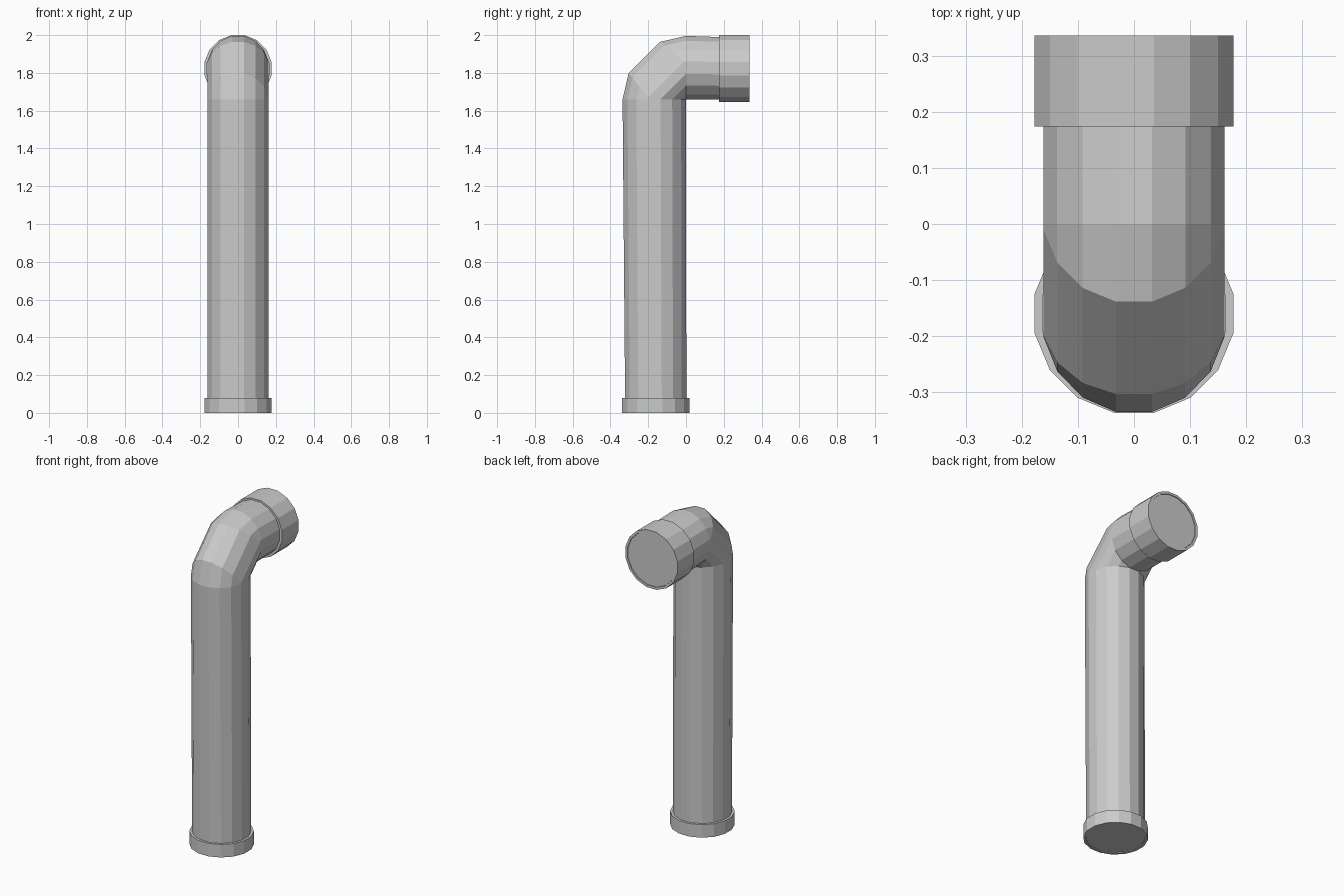
import bpy, bmesh, math
from mathutils import Vector

if "Cube" in bpy.data.objects:
    bpy.data.objects.remove(bpy.data.objects["Cube"])

N = 16           # sides of every ring
R = 0.165        # pipe radius at the vertices
CY = -0.16       # y axis of the upright pipe
CZ = 1.8225      # z axis of the outlet pipe
PZ = 1.66        # height of the inner corner of the bend
END = 0.337      # outlet end


def circle(r):
    # (sideways, outward) pairs with flats on the axes
    return [(r * math.sin((i + .5) * 2 * math.pi / N),
             r * math.cos((i + .5) * 2 * math.pi / N)) for i in range(N)]


def loft(name, rings, closed=False):
    bm = bmesh.new()
    vs = [[bm.verts.new(p) for p in ring] for ring in rings]
    pairs = list(zip(vs, vs[1:]))
    if closed:
        pairs.append((vs[-1], vs[0]))
    else:
        bm.faces.new(vs[0])
        bm.faces.new(vs[-1])
    for a, b in pairs:
        for i in range(N):
            j = (i + 1) % N
            bm.faces.new((a[i], a[j], b[j], b[i]))
    bmesh.ops.remove_doubles(bm, verts=bm.verts, dist=0.0005)
    bmesh.ops.recalc_face_normals(bm, faces=bm.faces)
    me = bpy.data.meshes.new(name)
    bm.to_mesh(me)
    bm.free()
    ob = bpy.data.objects.new(name, me)
    bpy.context.collection.objects.link(ob)
    return ob


def upright(r, z):
    return [Vector((x, CY - h, z)) for x, h in circle(r)]


def outlet(r, y):
    return [Vector((x, y, CZ + h)) for x, h in circle(r)]


# bend: outer half has a 45 degree chamfer, inner half is one straight mitre
def bend(step):
    ring = []
    for x, h in circle(R):
        full = 0.168 + 1.037 * h
        a = max(0.0, h - 0.023)
        b = full - 0.23 * a
        p = {0: (full, 0), 1: (b, a), 2: (a, b), 3: (0, full)}[step]
        ring.append(Vector((x, -p[0], PZ + p[1])))
    return ring


# main bent pipe with slightly recessed end caps
loft("bent_pipe", [upright(R, 0.004)] + [bend(s) for s in range(4)]
     + [outlet(R, END - 0.004)])

# collars at both ends
RO, RI = 0.181, 0.166
loft("base_collar", [upright(RO, 0), upright(RO, 0.08),
                     upright(RI, 0.08), upright(RI, 0)], closed=True)
loft("outlet_collar", [outlet(RO, END), outlet(RO, 0.174),
                       outlet(RI, 0.174), outlet(RI, END)], closed=True)
